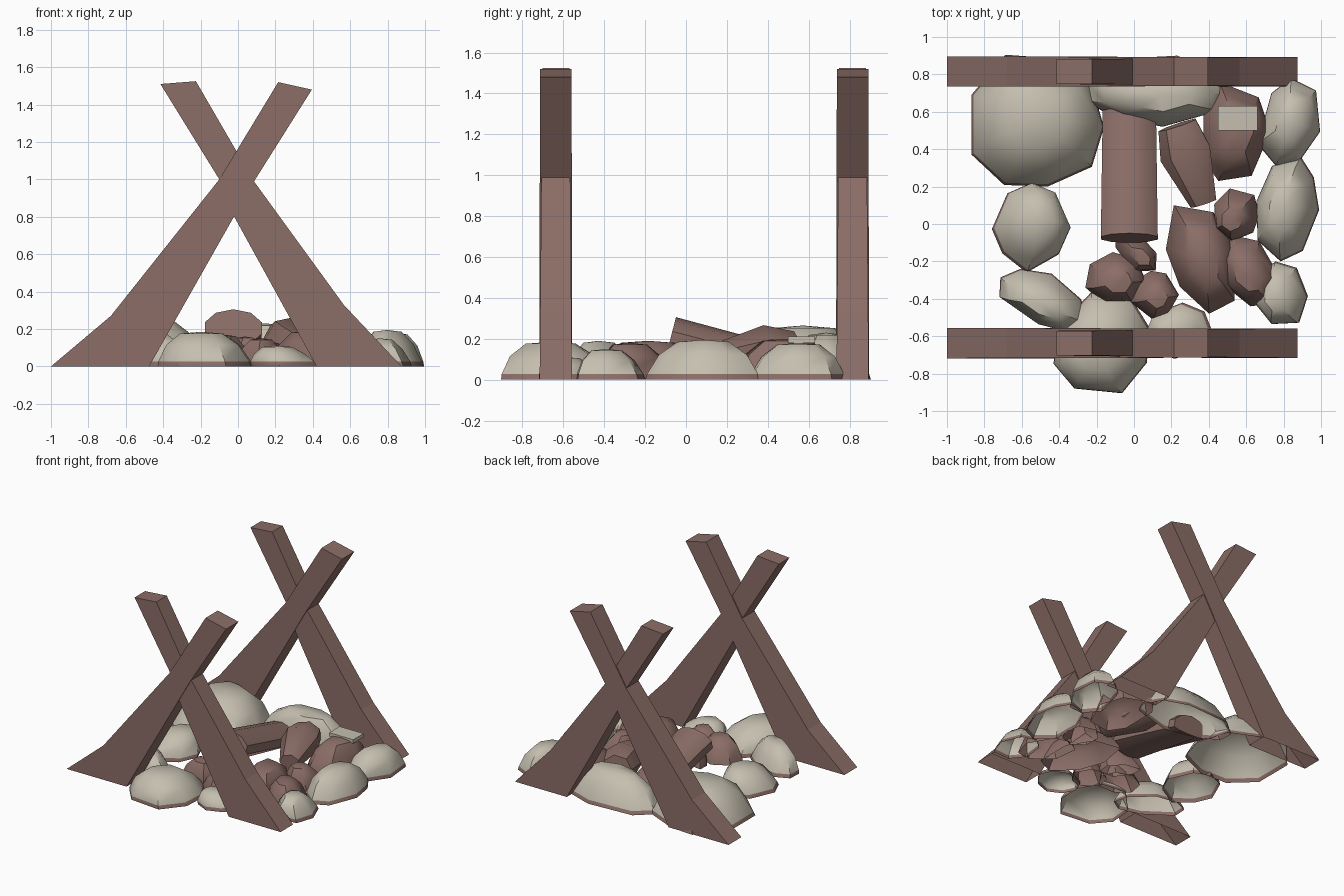
import bpy, bmesh, math, random
from mathutils import Vector

if "Cube" in bpy.data.objects:
    bpy.data.objects.remove(bpy.data.objects["Cube"])


def material(name, rgb):
    m = bpy.data.materials.new(name)
    m.diffuse_color = (*rgb, 1)
    m.use_nodes = True
    m.node_tree.nodes["Principled BSDF"].inputs["Base Color"].default_value = m.diffuse_color
    return m


WOOD = material("brown wood", (0.26, 0.155, 0.135))
STONE = material("pale stone", (0.56, 0.52, 0.43))


def finish(bm, name, mats, smooth=None):
    me = bpy.data.meshes.new(name)
    bm.to_mesh(me)
    bm.free()
    for m in mats:
        me.materials.append(m)
    ob = bpy.data.objects.new(name, me)
    bpy.context.collection.objects.link(ob)
    if smooth:
        bpy.ops.object.select_all(action='DESELECT')
        ob.select_set(True)
        bpy.context.view_layer.objects.active = ob
        bpy.ops.object.shade_smooth_by_angle(angle=math.radians(smooth))
    return ob


# Crossed support beams: flat profile in xz, thickness in y, open underneath
def beam(name, profile, y, half, top_half):
    bm = bmesh.new()
    a, b = [[bm.verts.new((x, y + s * (half + (top_half - half) * z / 1.52), z))
             for x, z in profile] for s in (-1, 1)]
    bm.faces.new(a[::-1])
    bm.faces.new(b)
    for i in range(len(profile) - 1):
        bm.faces.new((a[i], a[i + 1], b[i + 1], b[i]))
    bmesh.ops.recalc_face_normals(bm, faces=bm.faces)
    finish(bm, name, [WOOD])


RISING_RIGHT = [(-1, 0), (-.68, .27), (-.1, 1), (.215, 1.52), (.395, 1.48), (.08, .98), (-.475, 0)]
RISING_LEFT = [(.875, 0), (.565, .33), (.085, .99), (-.225, 1.525), (-.415, 1.51), (-.1, 1), (-.02, .8), (.42, 0)]
for end, y in (("front", -.637), ("back", .815)):
    beam(end + "_beam_right_leaning", RISING_RIGHT, y, .081, .077)
    beam(end + "_beam_left_leaning", RISING_LEFT, y, .079, .066)


# Open-bottomed faceted dome fitted to an x/y box; pale ones keep a brown foot
def rock(name, x0, x1, y0, y1, h, aspect=1.0, rot=0, sides=8, pale=True, seed=0):
    rng = random.Random(seed)
    a = math.radians(rot)
    outline = []
    for i in range(sides):
        t = 2 * math.pi * (i + rng.uniform(-.2, .2)) / sides
        r = rng.uniform(.93, 1.07)
        px, py = r * aspect * math.cos(t), r * math.sin(t)
        outline.append((px * math.cos(a) - py * math.sin(a),
                        px * math.sin(a) + py * math.cos(a)))
    lox, hix = min(p[0] for p in outline), max(p[0] for p in outline)
    loy, hiy = min(p[1] for p in outline), max(p[1] for p in outline)
    cx, cy = (x0 + x1) / 2, (y0 + y1) / 2
    outline = [(x0 + (p[0] - lox) / (hix - lox) * (x1 - x0),
                y0 + (p[1] - loy) / (hiy - loy) * (y1 - y0)) for p in outline]
    sx, sy = rng.uniform(-.04, .04), rng.uniform(-.04, .04)
    bm = bmesh.new()
    rings = []
    for z, s in ((0, 1), (.027 / h, .97), (.62, .77), (.95, .45)):
        rings.append([bm.verts.new((cx + sx * z + (x - cx) * s, cy + sy * z + (y - cy) * s, z * h))
                      for x, y in outline])
    for k in range(3):
        for i in range(sides):
            j = (i + 1) % sides
            f = bm.faces.new((rings[k][i], rings[k][j], rings[k + 1][j], rings[k + 1][i]))
            f.material_index = 1 if k == 0 and pale else 0
    top = bm.verts.new((cx + sx, cy + sy, h))
    for i in range(sides):
        bm.faces.new((rings[3][i], rings[3][(i + 1) % sides], top))
    finish(bm, name, [STONE, WOOD] if pale else [WOOD], 42)


# Ring of pale stones
pale_stones = [
    (-.87, -.16, .20, .905, .265, 1, 0, 9),
    (-.27, .50, .52, .90, .23, 1.8, 0, 9),
    (.66, .995, .31, .78, .18, .7, -15, 7),
    (.655, .99, -.20, .36, .195, .6, -10, 8),
    (.65, .93, -.535, -.20, .15, .9, 0, 7),
    (.07, .42, -.72, -.42, .11, 1.3, 0, 8),
    (-.43, .08, -.905, -.36, .185, 1, 20, 8),
    (-.72, -.25, -.58, -.24, .19, 1.9, -28, 8),
    (-.76, -.34, -.26, .22, .17, .9, 0, 8),
]
for n, (x0, x1, y0, y1, h, asp, rot, sd) in enumerate(pale_stones):
    rock(f"ring_stone_{n + 1}", x0, x1, y0, y1, h, asp, rot, sd, True, n + 3)

# Brown wood chunks inside the ring
chunks = [
    (.37, .73, .23, .76, .20, .8, 0, 7),
    (.43, .67, -.09, .19, .16, 1, 0, 7),
    (.17, .54, -.48, .10, .19, .55, 16, 7),
    (.45, .78, -.44, -.06, .18, 1.4, -45, 7),
    (-.02, .24, -.51, -.25, .15, 1, 0, 7),
    (-.26, .06, -.42, -.15, .17, 1.1, 0, 7),
    (-.10, .12, -.25, -.04, .16, 1.7, -50, 6),
]
for n, (x0, x1, y0, y1, h, asp, rot, sd) in enumerate(chunks):
    rock(f"wood_chunk_{n + 1}", x0, x1, y0, y1, h, asp, rot, sd, False, n + 40)


# Log through a few stations (point, radius), flattened and kept above ground
def log(name, stations, flat, sides):
    d = (Vector(stations[-1][0]) - Vector(stations[0][0])).normalized()
    u = d.cross(Vector((0, 0, 1))).normalized()
    v = u.cross(d)
    bm = bmesh.new()
    rings = []
    for c, r in stations:
        ring = []
        for i in range(sides):
            t = 2 * math.pi * (i + .5) / sides
            w = Vector(c) + u * r * math.cos(t) + v * r * flat * math.sin(t)
            w.z = max(w.z, 0)
            ring.append(bm.verts.new(w))
        rings.append(ring)
    bm.faces.new(rings[0])
    bm.faces.new(rings[-1])
    for a, b in zip(rings, rings[1:]):
        for i in range(sides):
            j = (i + 1) % sides
            bm.faces.new((a[i], b[i], b[j], a[j]))
    bmesh.ops.recalc_face_normals(bm, faces=bm.faces)
    finish(bm, name, [WOOD], 48)


log("long_log", [((-.025, -.075, .205), .16), ((-.025, .60, .03), .15)], .65, 10)
log("short_log", [((.375, .11, .10), .075), ((.28, .38, .14), .145), ((.235, .53, .14), .11)], .9, 7)

# Pale flat chip resting on the back chunk
bm = bmesh.new()
bmesh.ops.create_cube(bm, size=1)
for v in bm.verts:
    v.co = Vector((.555 + v.co.x * .21, .565 + v.co.y * .13, .195 + v.co.z * .03))
finish(bm, "flat_chip", [STONE])
